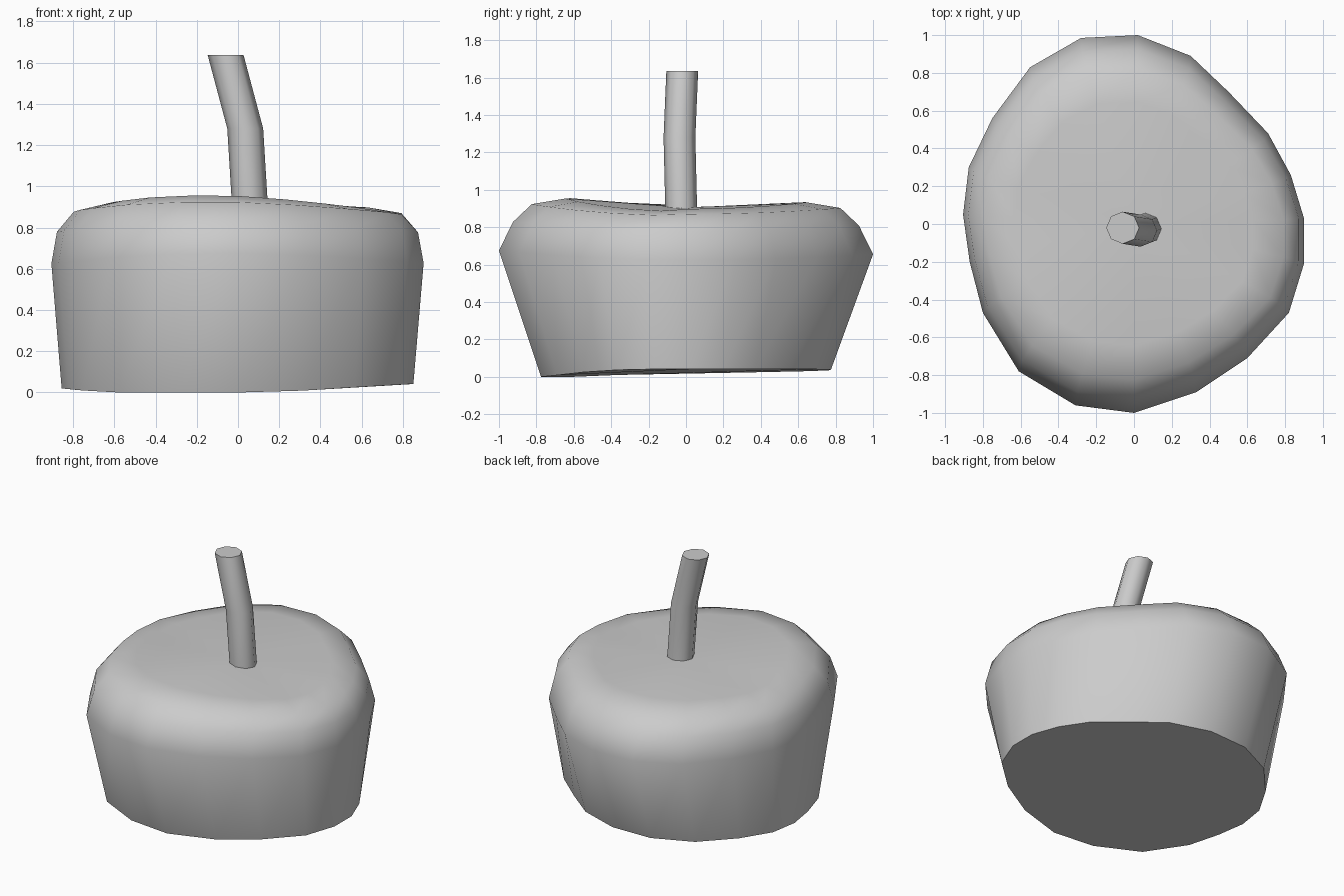
import bpy, bmesh
from math import cos, sin, tau

if "Cube" in bpy.data.objects:
    bpy.data.objects.remove(bpy.data.objects["Cube"])


def skin(name, rings, top_centre=None):
    """Join a stack of rings with quads and close both ends."""
    bm = bmesh.new()
    loops = [[bm.verts.new(p) for p in r] for r in rings]
    n = len(loops[0])
    for a, b in zip(loops, loops[1:]):
        for i in range(n):
            j = (i + 1) % n
            bm.faces.new((a[i], a[j], b[j], b[i]))
    bm.faces.new(loops[0][::-1])
    if top_centre:
        c = bm.verts.new(top_centre)
        for i in range(n):
            bm.faces.new((loops[-1][i], loops[-1][(i + 1) % n], c))
    else:
        bm.faces.new(loops[-1])
    bmesh.ops.recalc_face_normals(bm, faces=bm.faces)
    me = bpy.data.meshes.new(name)
    bm.to_mesh(me)
    bm.free()
    ob = bpy.data.objects.new(name, me)
    bpy.context.collection.objects.link(ob)
    bpy.ops.object.select_all(action='DESELECT')
    ob.select_set(True)
    bpy.context.view_layer.objects.active = ob
    bpy.ops.object.shade_smooth_by_angle(angle=1.05)
    return ob


# Irregular outline at the widest level, counter-clockwise
outline = [(.90, .03), (.83, .26), (.71, .48), (.50, .70), (.30, .89),
           (.02, 1.0), (-.28, .985), (-.55, .83), (-.75, .56), (-.875, .30),
           (-.905, .05), (-.87, -.20), (-.80, -.47), (-.61, -.78), (-.31, -.96),
           (0, -1.0), (.33, -.89), (.60, -.71), (.82, -.47), (.90, -.21)]


def rim_z(x, y):
    return .625 + (.05 if y < 0 else .03) * y * y


def base_z(x, y):
    front = max(0, -y)
    return max(0, .03 + .012 * x + .008 * y - .03 * front ** 2 + .02 * front * max(x, 0))


# Body: tapered wall, rounded shoulder, slightly dished top
rings = [[(x * .945, y * .775, base_z(x, y)) for x, y in outline]]
for sx, sy, rise, tilt in [(1, 1, 0, 0), (.97, .925, .153, .005),
                           (.88, .825, .248, .012), (.70, .645, .278, .02)]:
    rings.append([(x * sx, y * sy, rim_z(x, y) + rise - tilt * x * (1 if y < 0 else .3))
                  for x, y in outline])
skin("body", rings, (0, 0, .905))

# Stem: bent octagonal tube
path = [(.06, -.025, .87), (.035, -.035, 1.28), (-.06, -.02, 1.636)]
skin("stem", [[(cx + .087 * cos(tau * i / 8), cy + .085 * sin(tau * i / 8), z)
               for i in range(8)] for cx, cy, z in path])
